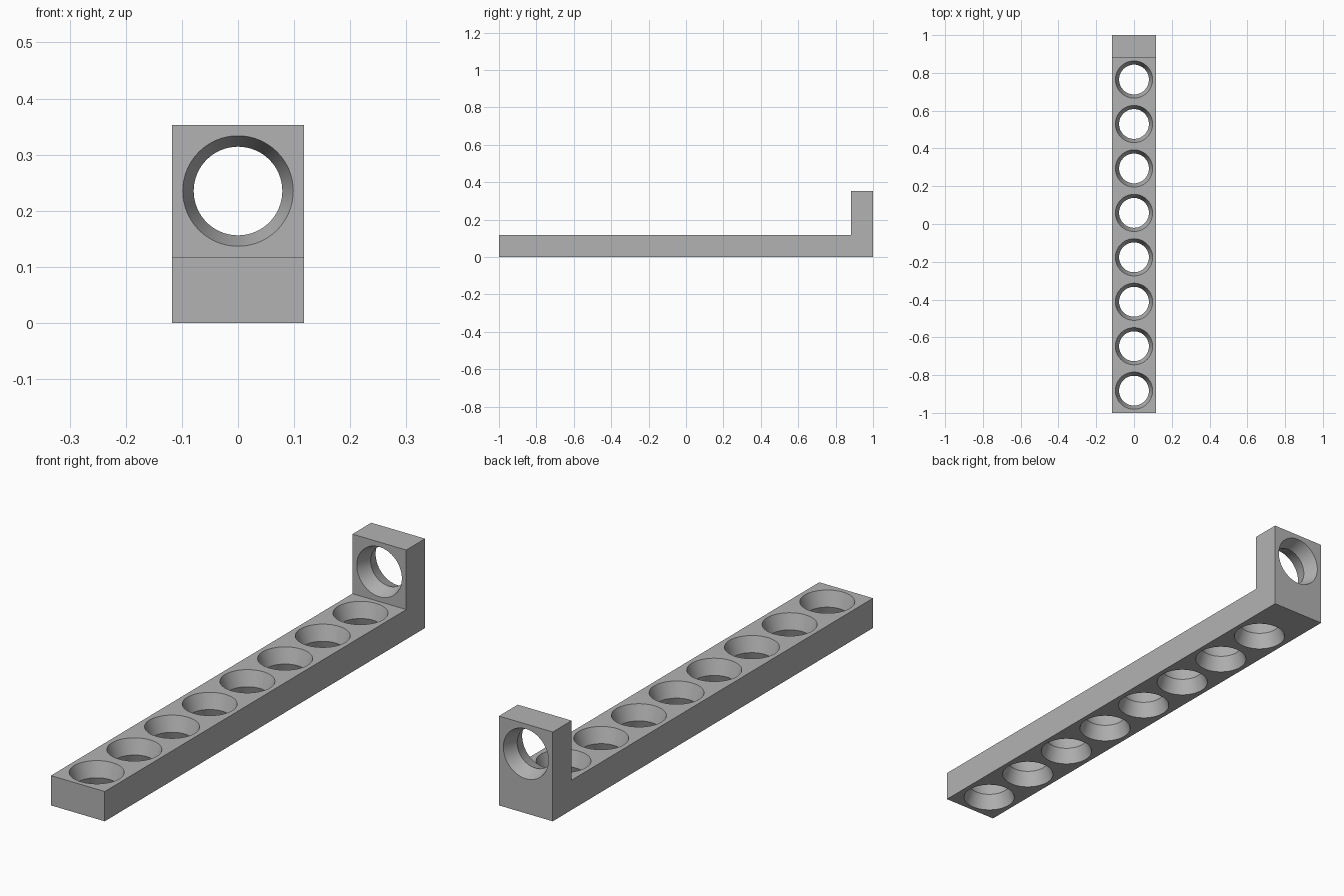
import bpy, bmesh, math
from mathutils import Matrix

if "Cube" in bpy.data.objects:
    bpy.data.objects.remove(bpy.data.objects["Cube"])

PITCH = 2 / 8.5          # hole spacing, also the beam width
T = PITCH / 2            # beam thickness
R_RIM, R_WAIST = 0.0985, 0.079
SEG = 64

grey = bpy.data.materials.new("light grey")
grey.diffuse_color = (0.45, 0.45, 0.45, 1)
grey.use_nodes = True
grey.node_tree.nodes["Principled BSDF"].inputs["Base Color"].default_value = grey.diffuse_color


def add_object(name, bm):
    bmesh.ops.recalc_face_normals(bm, faces=bm.faces)
    mesh = bpy.data.meshes.new(name)
    bm.to_mesh(mesh)
    bm.free()
    mesh.materials.append(grey)
    obj = bpy.data.objects.new(name, mesh)
    bpy.context.collection.objects.link(obj)
    return obj


def add_hourglass(bm, matrix):
    """Hole shape: two cones meeting at a narrow waist."""
    half = T / 2 + 0.01
    r_end = R_WAIST + (R_RIM - R_WAIST) * half / (T / 2)
    rings = []
    for z, r in ((-half, r_end), (0, R_WAIST), (half, r_end)):
        rings.append([bm.verts.new(matrix @ Matrix.Rotation(2 * math.pi * i / SEG, 4, 'Z')
                                   @ Matrix.Translation((r, 0, z)).translation)
                      for i in range(SEG)])
    for a, b in zip(rings, rings[1:]):
        for i in range(SEG):
            j = (i + 1) % SEG
            bm.faces.new((a[i], a[j], b[j], b[i]))
    bm.faces.new(rings[0][::-1])
    bm.faces.new(rings[-1])


# L-shaped beam: side profile swept across the width
bm = bmesh.new()
profile = [(-1, 0), (1, 0), (1, 3 * T), (1 - T, 3 * T), (1 - T, T), (-1, T)]
face = bm.faces.new([bm.verts.new((-PITCH / 2, y, z)) for y, z in profile])
swept = bmesh.ops.extrude_face_region(bm, geom=[face])
bmesh.ops.translate(bm, vec=(PITCH, 0, 0),
                    verts=[v for v in swept["geom"] if isinstance(v, bmesh.types.BMVert)])
beam = add_object("angled_beam", bm)

# Hole cutters: eight through the bar, one through the upright
bm = bmesh.new()
for i in range(8):
    add_hourglass(bm, Matrix.Translation((0, -1 + T + PITCH * i, T / 2)))
add_hourglass(bm, Matrix.Translation((0, 1 - T / 2, PITCH)) @ Matrix.Rotation(math.pi / 2, 4, 'X'))
cutter = add_object("hole_cutter", bm)
cutter.hide_render = True
cutter.hide_set(True)

# Cut the holes and keep only the finished beam
cut = beam.modifiers.new("holes", 'BOOLEAN')
cut.operation = 'DIFFERENCE'
cut.solver = 'EXACT'
cut.object = cutter
bpy.context.view_layer.objects.active = beam
beam.select_set(True)
bpy.ops.object.modifier_apply(modifier=cut.name)
bpy.data.objects.remove(cutter)
bpy.ops.object.shade_smooth_by_angle(angle=math.radians(25))
